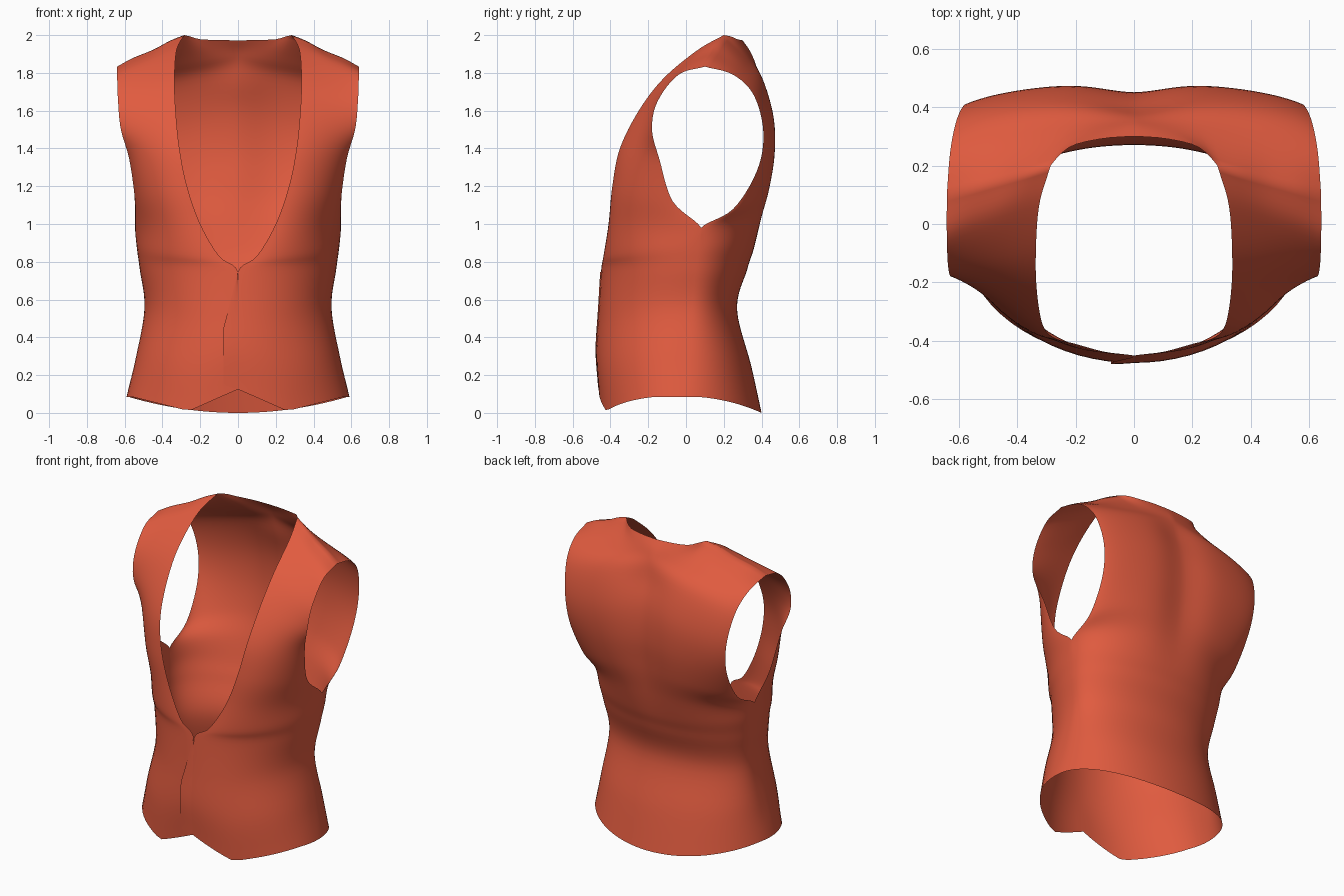
import bpy, bmesh, math
from mathutils import Vector

if "Cube" in bpy.data.objects:
    bpy.data.objects.remove(bpy.data.objects["Cube"])

# Key rows: inner edge (x, y, z), bulge control (x, y), outer edge (x, y, z)
FRONT = [
    (0, -.462, 0, .59, -.465, .59, -.02, 0),
    (0, -.475, .25, .56, -.475, .54, 0, .25),
    (0, -.464, .5, .5, -.46, .495, .03, .55),
    (0, -.45, .745, .52, -.45, .52, .05, .76),
    (.1, -.437, .83, .53, -.43, .535, .065, .87),
    (.2, -.41, 1.0, .53, -.40, .545, .08, .98),
    (.27, -.39, 1.2, .52, -.37, .545, -.07, 1.12),
    (.31, -.35, 1.4, .53, -.31, .575, -.14, 1.34),
    (.33, -.25, 1.6, .54, -.23, .62, -.18, 1.5),
    (.336, -.12, 1.77, .5, -.14, .635, -.15, 1.65),
    (.325, .06, 1.92, .5, .02, .64, -.04, 1.79),
]
BACK = [
    (0, .40, 0, .59, .40, .59, -.02, 0),
    (0, .345, .25, .56, .345, .54, 0, .25),
    (0, .27, .55, .5, .27, .495, .03, .55),
    (0, .325, .76, .52, .325, .52, .05, .76),
    (0, .365, .87, .53, .365, .535, .065, .87),
    (0, .41, 1.02, .54, .41, .545, .08, .98),
    (0, .455, 1.2, .5, .46, .545, .25, 1.08),
    (0, .48, 1.4, .45, .49, .555, .375, 1.28),
    (0, .465, 1.6, .4, .49, .575, .41, 1.48),
    (0, .40, 1.8, .4, .44, .605, .36, 1.68),
    (0, .35, 1.9, .38, .34, .628, .25, 1.79),
]
NECK = [(0, .30, 1.972), (.1, .293, 1.974), (.2, .272, 1.978), (.25, .24, 1.992), (.285, .2, 2.0)]
SHOULDER = [(.285, .2, 2.0), (.36, .175, 1.97), (.45, .15, 1.922), (.56, .12, 1.877), (.64, .1, 1.833)]
NF, NN, SUB, ARM = 18, 10, 6, 5      # columns, neck columns, rows per key, armhole key


def catmull(pts, u):
    """Smooth curve through points, u in 0..len-1."""
    i = min(int(u), len(pts) - 2)
    t = u - i
    b, c = pts[i], pts[i + 1]
    a = pts[i - 1] if i else b * 2 - c
    d = pts[i + 2] if i + 2 < len(pts) else c * 2 - b
    return (b * 2 + (c - a) * t + (a * 2 - b * 5 + c * 4 - d) * t * t
            + (b * 3 - a - c * 3 + d) * t ** 3) * .5


def conic(row, s, w=.75):
    p, q = Vector(row[:3]), Vector(row[5:])
    c = Vector((row[3], row[4], (p.z + q.z) / 2))
    k = ((1 - s) ** 2, 2 * w * s * (1 - s), s * s)
    return (p * k[0] + c * k[1] + q * k[2]) / sum(k)


def along(points, s):
    return catmull([Vector(p) for p in points], s * (len(points) - 1))


def step(a, b, x):
    t = min(max((x - a) / (b - a), 0), 1)
    return t * t * (3 - 2 * t)


def front_hem(x):
    return .125 - .115 * x / .26 if x < .26 else .01 + .075 * min(1, (x - .26) / .3)


def back_hem(x):
    return .085 * min(1, x / .58) ** 2


def panel(rows, cols, top, hem):
    """Grid of points lofted through the key rows and the top edge."""
    columns = []
    for j in range(cols + 1):
        keys = [conic(r, j / cols) for r in rows] + [top(j)]
        col = []
        for i in range(SUB * len(rows) + 1):
            p = catmull(keys, i / SUB)
            p.x = max(p.x, 0)
            if p.z < .6:
                h = hem(p.x)
                p.z = max(0, h + p.z * (1 - h / .6))
            if p.y > 0 and rows is BACK:     # spine hollow
                p.y -= .03 * math.exp(-(p.x / .15) ** 2) * step(.7, 1.3, p.z) * (1 - step(1.7, 1.95, p.z))
            col.append(p)
        columns.append(col)
    return columns


def make(name, grids, material):
    bm = bmesh.new()
    for g in grids:
        vs = [[bm.verts.new(p) for p in col] for col in g]
        for a, b in zip(vs, vs[1:]):
            for i in range(len(a) - 1):
                bm.faces.new((a[i], b[i], b[i + 1], a[i + 1]))
    bmesh.ops.remove_doubles(bm, verts=bm.verts, dist=.0008)
    bmesh.ops.recalc_face_normals(bm, faces=bm.faces)
    if sum(f.normal.y * f.calc_center_median().y for f in bm.faces) < 0:
        bmesh.ops.reverse_faces(bm, faces=bm.faces)
    for f in bm.faces:
        f.smooth = True
    me = bpy.data.meshes.new(name)
    bm.to_mesh(me)
    bm.free()
    me.materials.append(material)
    ob = bpy.data.objects.new(name, me)
    bpy.context.collection.objects.link(ob)
    return ob


cloth = bpy.data.materials.new("red_cloth")
cloth.diffuse_color = (.75, .105, .05, 1)
cloth.use_nodes = True
cloth.node_tree.nodes["Principled BSDF"].inputs["Base Color"].default_value = cloth.diffuse_color

# Vest body: front and back half panels, welded at side seam and shoulder
front = panel(FRONT, NF, lambda j: along(SHOULDER, j / NF), front_hem)
back = panel(BACK, NN + NF,
             lambda j: along(NECK, j / NN) if j < NN else along(SHOULDER, (j - NN) / NF), back_hem)
for i in range(ARM * SUB + 1):
    seam = (front[-1][i] + back[-1][i]) / 2
    front[-1][i], back[-1][i] = seam, seam.copy()
vest = make("vest_body", [front, back], cloth)
mirror = vest.modifiers.new("mirror", 'MIRROR')
mirror.use_clip = True
mirror.merge_threshold = .0008

# Overlapping front closure flap
flap = []
for j in range(5):
    f = j / 4
    col = []
    for p in front[0][:3 * SUB + 1]:
        width = .078 * min(1, max(0, (.745 - p.z) / .3))
        lift = .03 * f * max(0, 1 - p.z / .4)
        col.append(Vector((-width * f, p.y - .008 * f + .004 * f * f, p.z + lift)))
    flap.append(col)
make("front_overlap", [flap], cloth)
